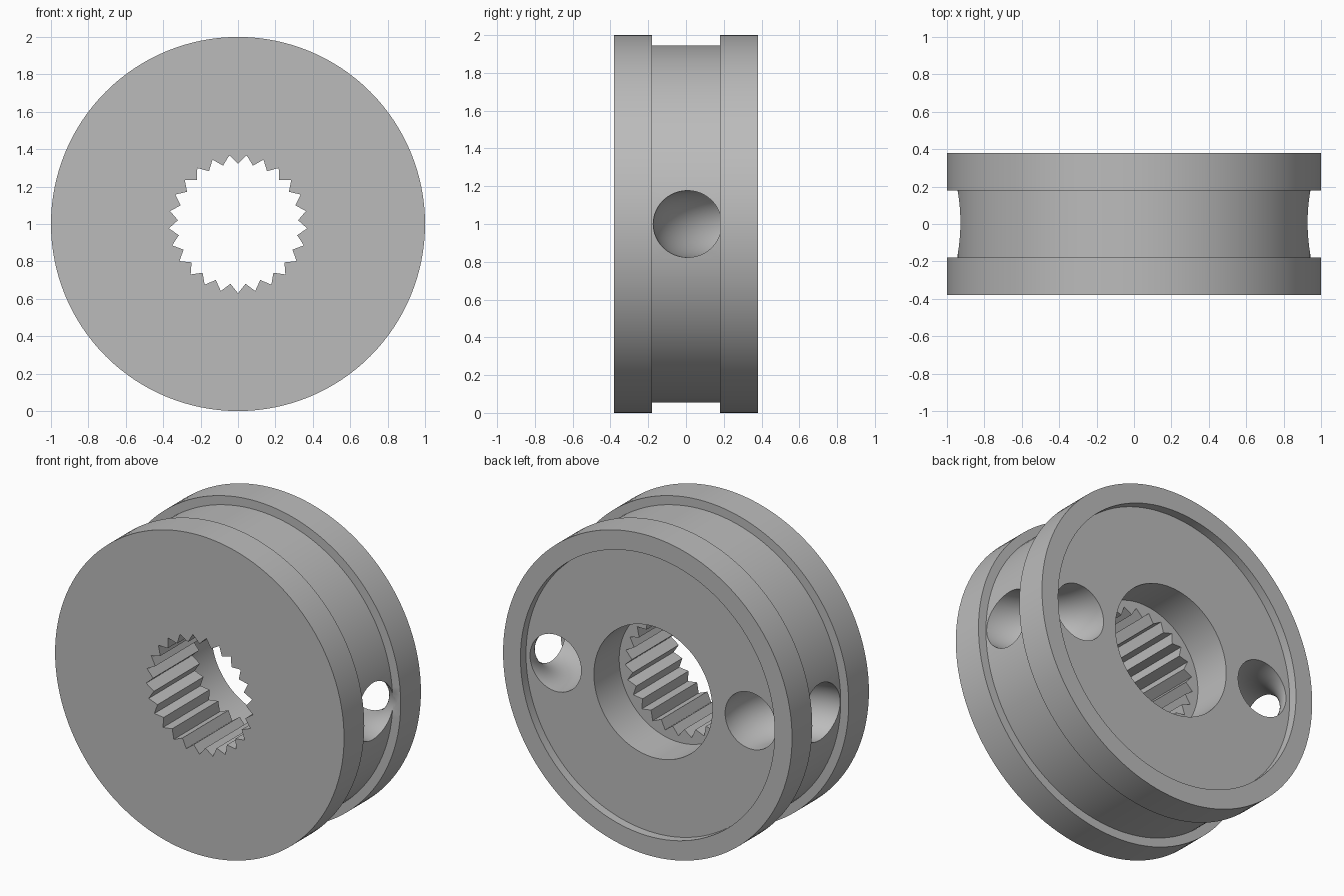
import bpy
import bmesh
from math import sin, cos, pi, tau
from mathutils import Vector, Matrix

if "Cube" in bpy.data.objects:
    bpy.data.objects.remove(bpy.data.objects["Cube"])

CENTRE = Vector((0, 0, 1))

grey = bpy.data.materials.new("plain grey")
grey.use_nodes = True
colour = (0.5, 0.5, 0.5, 1)
grey.diffuse_color = colour
grey.node_tree.nodes["Principled BSDF"].inputs["Base Color"].default_value = colour


def finish(name, bm):
    bmesh.ops.remove_doubles(bm, verts=bm.verts, dist=1e-5)
    bmesh.ops.recalc_face_normals(bm, faces=bm.faces)
    mesh = bpy.data.meshes.new(name)
    bm.to_mesh(mesh)
    bm.free()
    mesh.materials.append(grey)
    obj = bpy.data.objects.new(name, mesh)
    obj.location = CENTRE
    bpy.context.collection.objects.link(obj)
    return obj


def loft(name, rings):
    """Capped tube through a list of equal rings of points."""
    bm = bmesh.new()
    loops = [[bm.verts.new(p) for p in ring] for ring in rings]
    for a, b in zip(loops, loops[1:]):
        for i in range(len(a)):
            j = (i + 1) % len(a)
            bm.faces.new((a[i], a[j], b[j], b[i]))
    bm.faces.new(loops[0])
    bm.faces.new(loops[-1])
    return finish(name, bm)


# Wheel body: grooved rim, back recess and counterbore, turned about y
profile = [(0, -.38), (1, -.38), (1, -.18), (.945, -.18), (.945, .18), (1, .18),
           (1, .38), (.88, .38), (.88, .325), (.41, .325), (.41, .075), (0, .075)]
bm = bmesh.new()
verts = [bm.verts.new((r, y, 0)) for r, y in profile]
edges = [bm.edges.new(pair) for pair in zip(verts, verts[1:])]
bmesh.ops.spin(bm, geom=verts + edges, cent=(0, 0, 0), axis=(0, 1, 0),
               angle=tau, steps=128)
wheel = finish("grooved_wheel", bm)

# Toothed bore cutter: a zigzag ring with one valley straight down
TEETH = 25
zigzag = []
for i in range(TEETH * 2):
    radius = .37 if i % 2 == 0 else .322
    angle = -pi / 2 + i * pi / TEETH
    zigzag.append((radius * cos(angle), radius * sin(angle)))
cutters = [loft("spline_cutter", [[(x, y, z) for x, z in zigzag] for y in (-.5, .2)])]

# Cord passage cutters: elbows from the groove to the recessed back face
BEND, BORE = .325, .177
for side, label in ((1, "left"), (-1, "right")):
    path = [(Vector((1.1, 0, 0)), 0)]
    for i in range(25):
        t = i / 24 * pi / 2
        path.append((Vector((1 - BEND * sin(t), BEND - BEND * cos(t), 0)), t))
    path.append((Vector((1 - BEND, BEND + .1, 0)), pi / 2))
    rings = []
    for point, t in path:
        across = Vector((sin(t), cos(t), 0))
        ring = [point + BORE * (across * cos(k * tau / 48) + Vector((0, 0, sin(k * tau / 48))))
                for k in range(48)]
        rings.append([Matrix.Diagonal((side, 1, 1)) @ p for p in ring])
    cutters.append(loft(label + "_passage_cutter", rings))

# Cut the openings, then remove the cutters
bpy.context.view_layer.objects.active = wheel
wheel.select_set(True)
for cutter in cutters:
    cutter.hide_render = True
    mod = wheel.modifiers.new(cutter.name, 'BOOLEAN')
    mod.operation = 'DIFFERENCE'
    mod.solver = 'EXACT'
    mod.object = cutter
    bpy.ops.object.modifier_apply(modifier=mod.name)
    bpy.data.objects.remove(cutter)

bpy.ops.object.shade_smooth_by_angle(angle=pi / 6)
